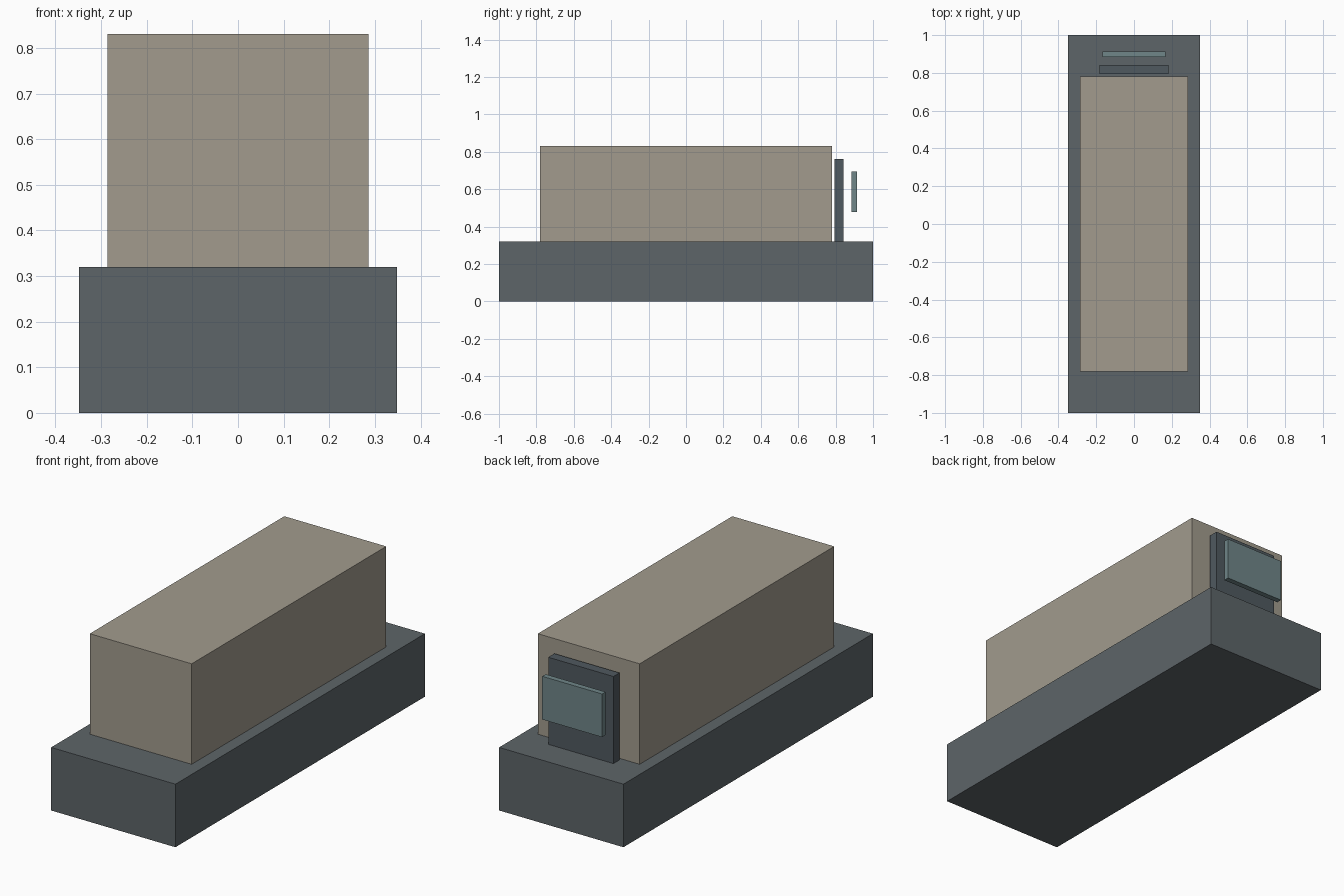
import bpy

if "Cube" in bpy.data.objects:
    bpy.data.objects.remove(bpy.data.objects["Cube"])


def material(name, rgb):
    m = bpy.data.materials.new(name)
    m.diffuse_color = (*rgb, 1)
    m.use_nodes = True
    m.node_tree.nodes["Principled BSDF"].inputs["Base Color"].default_value = m.diffuse_color
    return m


def box(name, half_width, y0, y1, z0, z1, mat):
    bpy.ops.mesh.primitive_cube_add(size=1, location=(0, (y0 + y1) / 2, (z0 + z1) / 2))
    ob = bpy.context.object
    ob.name = name
    ob.scale = (2 * half_width, y1 - y0, z1 - z0)
    bpy.ops.object.transform_apply(location=False, rotation=False, scale=True)
    ob.data.materials.append(mat)
    return ob


slate = material("slate", (0.11, 0.13, 0.14))
dark = material("dark_slate", (0.08, 0.10, 0.115))
beige = material("beige", (0.36, 0.33, 0.27))
teal = material("teal", (0.16, 0.24, 0.25))

# Long plinth and main housing
box("base", 0.349, -1.0, 1.0, 0.0, 0.32, slate)
box("housing", 0.286, -0.78, 0.78, 0.32, 0.83, beige)

# Rear panel and the floating screen behind it
box("rear_panel", 0.183, 0.794, 0.843, 0.32, 0.762, dark)
box("rear_screen", 0.168, 0.885, 0.913, 0.477, 0.696, teal)
